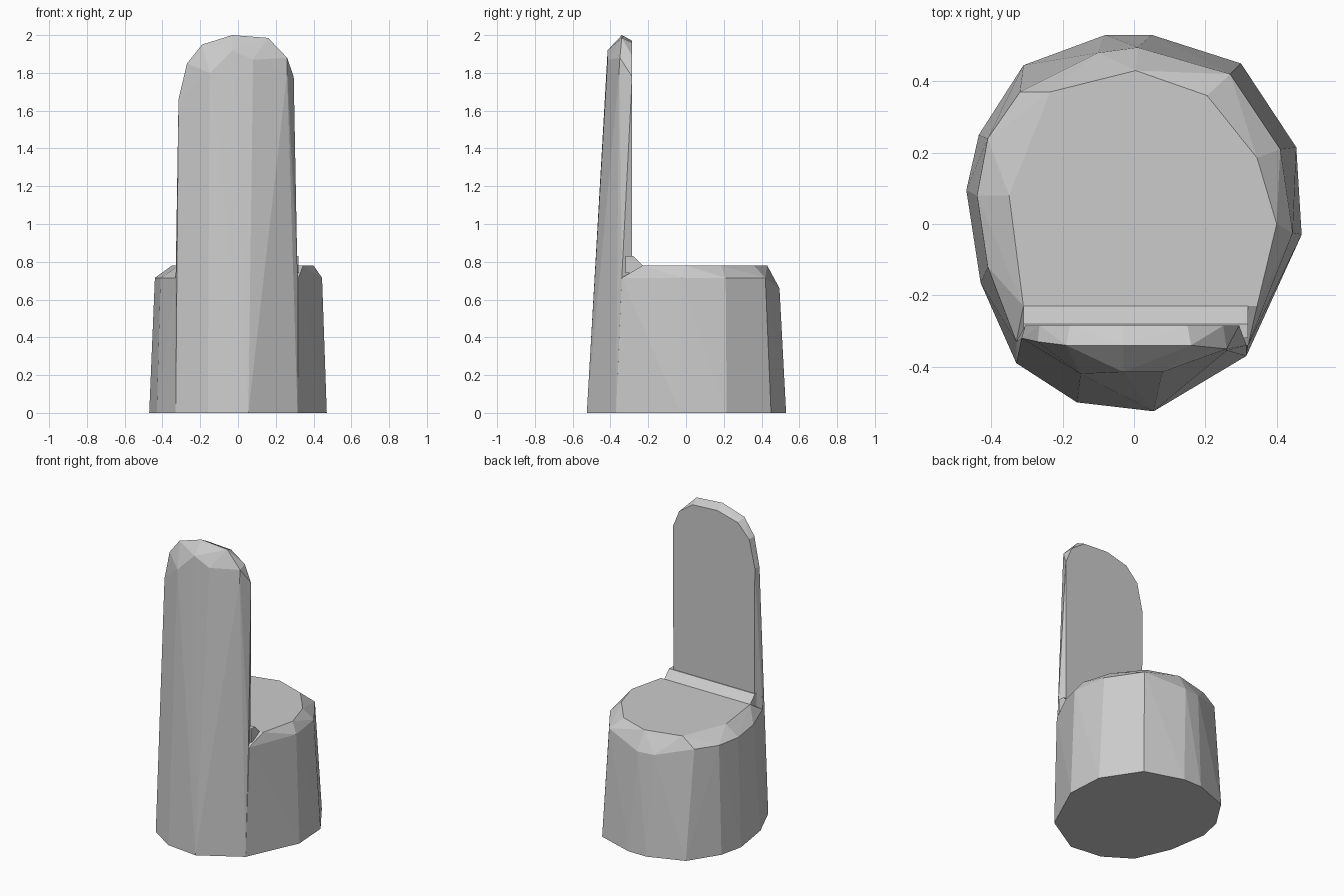
import bpy, bmesh

cube = bpy.data.objects.get("Cube")
if cube:
    bpy.data.objects.remove(cube)

# Single material
grey = bpy.data.materials.new("plain grey")
grey.use_nodes = True
colour = (0.6, 0.6, 0.6, 1)
grey.diffuse_color = colour
grey.node_tree.nodes["Principled BSDF"].inputs["Base Color"].default_value = colour


def ring(points, z):
    return [(x, y, z) for x, y in points]


def hull(name, points):
    """Faceted solid wrapped around the given corner points."""
    bm = bmesh.new()
    for p in points:
        bm.verts.new(p)
    found = bmesh.ops.convex_hull(bm, input=bm.verts[:])
    loose = {g for g in found["geom_interior"] + found["geom_unused"]
             if isinstance(g, bmesh.types.BMVert)}
    bmesh.ops.delete(bm, geom=list(loose), context='VERTS')
    bmesh.ops.recalc_face_normals(bm, faces=bm.faces[:])
    mesh = bpy.data.meshes.new(name)
    bm.to_mesh(mesh)
    bm.free()
    mesh.materials.append(grey)
    obj = bpy.data.objects.new(name, mesh)
    bpy.context.collection.objects.link(obj)
    return obj


# Drum-shaped seat: foot, shoulder and top rim
foot = [(-.33, -.39), (-.43, -.165), (-.47, .095), (-.435, .25), (-.31, .445),
        (-.08, .53), (.05, .53), (.3, .45), (.455, .215), (.47, -.03), (.315, -.37)]
shoulder = [(-.33, -.33), (-.41, -.12), (-.44, .08), (-.41, .24), (-.32, .37),
            (.27, .42), (.41, .21), (.445, -.025), (.32, -.34)]
rim = [(-.31, -.23), (-.35, .08), (-.235, .37), (.005, .43), (.205, .36),
       (.345, .185), (.4, 0), (.345, -.23)]
seat = hull("seat", ring(foot, 0) + ring(shoulder, .715) + ring(rim, .78)
            + ring([(-.1, .48), (.01, .495)], .66))

# Tall backrest with a leaning front and a rounded top
front_foot = [(.055, -.525), (-.16, -.5), (-.33, -.39), (.315, -.37)]
arch = [(-.305, 1.66), (-.265, 1.84), (-.18, 1.93), (-.03, 1.97),
        (.15, 1.96), (.25, 1.89), (.295, 1.78)]
backrest = hull("backrest", ring(front_foot, 0)
                + ring([(-.3, -.285), (.29, -.285)], .02)
                + ring([(-.33, -.33), (.315, -.34)], .715)
                + [(x, -.285, z) for x, z in arch]
                + [(-.315, -.32, 1.66), (-.27, -.33, 1.85), (-.19, -.34, 1.95),
                   (-.03, -.34, 2), (.16, -.34, 1.985), (.26, -.35, 1.88),
                   (.26, -.355, 1.8), (-.15, -.42, 1.8), (-.03, -.415, 1.92),
                   (.08, -.415, 1.87)])

# Sloped strip where the backrest meets the seat
strip = hull("seat_fillet", [(x, y, z) for x in (-.31, .32)
                             for y, z in ((-.32, .74), (-.32, .83), (-.28, .83),
                                          (-.23, .78), (-.24, .74))])

# Weld the parts into one solid
for part in (backrest, strip):
    mod = seat.modifiers.new("weld " + part.name, 'BOOLEAN')
    mod.operation = 'UNION'
    mod.solver = 'EXACT'
    mod.object = part
bpy.context.view_layer.update()
solid = bpy.data.meshes.new_from_object(
    seat.evaluated_get(bpy.context.evaluated_depsgraph_get()))
seat.modifiers.clear()
seat.data = solid
seat.name = "seat_with_backrest"
for part in (backrest, strip):
    bpy.data.objects.remove(part)
